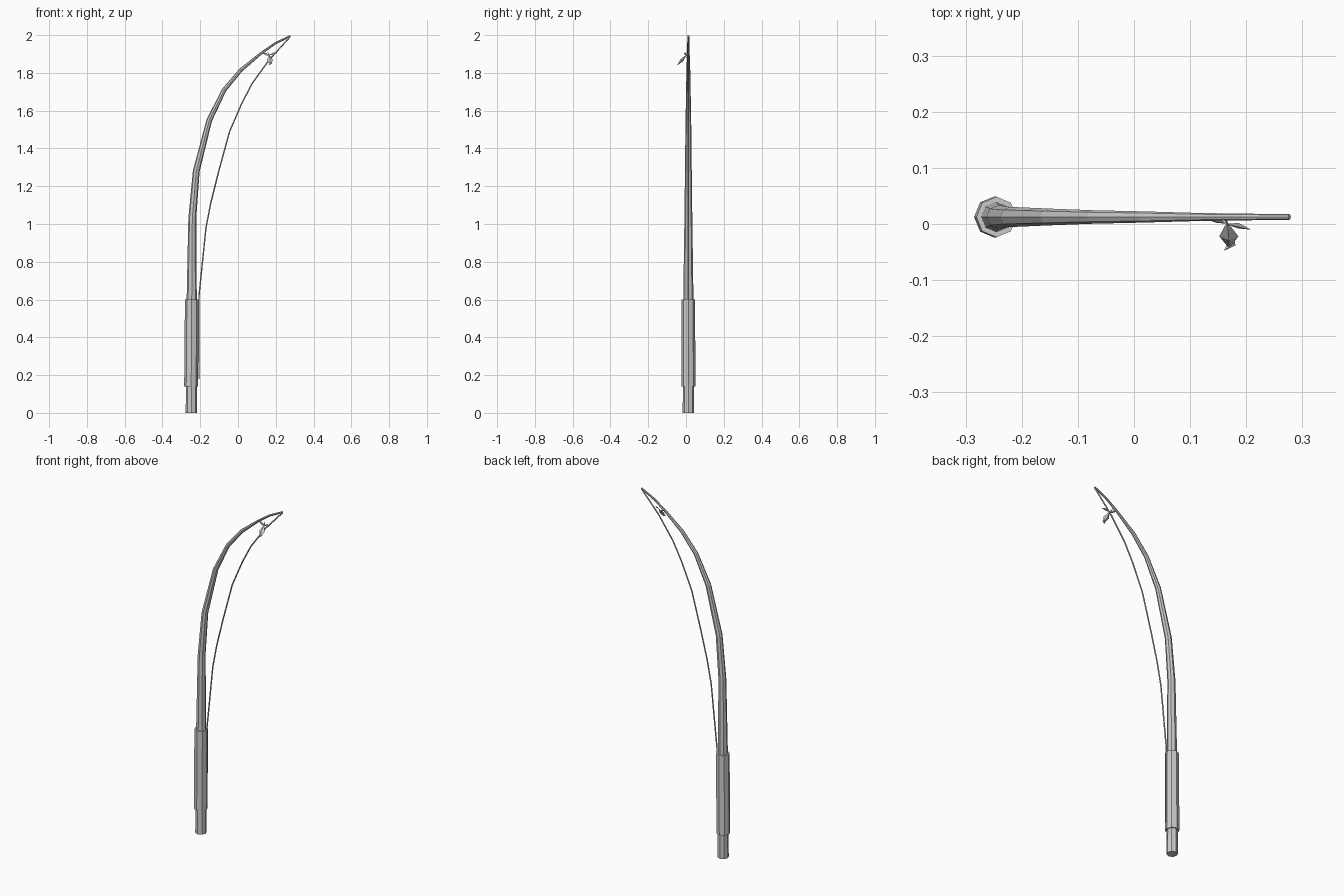
import bpy, bmesh, math
from mathutils import Vector

if "Cube" in bpy.data.objects:
    bpy.data.objects.remove(bpy.data.objects["Cube"])

Y = 0.0125  # plane in which the pole bends


def finish(name, bm):
    bmesh.ops.recalc_face_normals(bm, faces=bm.faces)
    me = bpy.data.meshes.new(name)
    bm.to_mesh(me)
    bm.free()
    ob = bpy.data.objects.new(name, me)
    bpy.context.collection.objects.link(ob)
    return ob


def sweep(name, path, sides, level_ends=True):
    """Tapered tube along (x, z, radius) points lying in the plane y = Y."""
    bm = bmesh.new()
    rings = []
    n = len(path)
    for i, (x, z, r) in enumerate(path):
        a, b = path[max(i - 1, 0)], path[min(i + 1, n - 1)]
        t = Vector((b[0] - a[0], 0, b[1] - a[1])).normalized()
        if level_ends and i == 0:
            t = Vector((0, 0, 1))
        side = Vector((t.z, 0, -t.x))
        ring = []
        for k in range(sides):
            ang = 2 * math.pi * k / sides
            p = Vector((x, Y, z)) + side * r * math.cos(ang)
            p.y += r * math.sin(ang)
            ring.append(bm.verts.new(p))
        rings.append(ring)
    for p, q in zip(rings, rings[1:]):
        for k in range(sides):
            j = (k + 1) % sides
            bm.faces.new((p[k], p[j], q[j], q[k]))
    bm.faces.new(rings[0])
    bm.faces.new(rings[-1])
    return finish(name, bm)


# bent pole, tapering to the tip
sweep("pole", [(-0.247, 0, 0.030), (-0.245, 0.6, 0.027), (-0.242, 1.03, 0.021),
               (-0.221, 1.28, 0.018), (-0.152, 1.55, 0.015), (-0.073, 1.71, 0.012),
               (0.015, 1.815, 0.010), (0.12, 1.902, 0.007), (0.195, 1.955, 0.006),
               (0.277, 1.996, 0.005)], 8)

# wrapped hand grip
sweep("grip", [(-0.248, 0.14, 0.037), (-0.245, 0.6, 0.036)], 8)

# slack line from the tip back to the grip
sweep("line", [(-0.207, 0.18, 0.004), (-0.207, 0.62, 0.004), (-0.170, 0.98, 0.004),
               (-0.145, 1.11, 0.004), (-0.105, 1.27, 0.004), (-0.045, 1.49, 0.004),
               (0.02, 1.64, 0.004), (0.075, 1.745, 0.004), (0.165, 1.87, 0.004),
               (0.277, 1.993, 0.004)], 5)


def spindle(name, start, end, middle, across, thick, at=0.5):
    """Four-sided pointed solid with its widest section at the middle point."""
    bm = bmesh.new()
    s, e, m = Vector(start), Vector(end), Vector(middle)
    u = Vector(across)
    w = (e - s).cross(u).normalized() * thick
    a, b = bm.verts.new(s), bm.verts.new(e)
    ring = [bm.verts.new(m + d) for d in (u, w, -u, -w)]
    for k in range(4):
        j = (k + 1) % 4
        bm.faces.new((a, ring[k], ring[j]))
        bm.faces.new((b, ring[j], ring[k]))
    return finish(name, bm)


# lure hanging near the tip: body, tail and crossed fins
spindle("lure_body", (0.166, 0.004, 1.897), (0.170, -0.044, 1.842),
        (0.169, -0.022, 1.868), (0.017, 0, 0), 0.009)
spindle("lure_tail", (0.178, -0.026, 1.860), (0.160, -0.048, 1.845),
        (0.173, -0.038, 1.848), (0.008, 0, 0.003), 0.003)
spindle("lure_fin_left", (0.168, 0, 1.889), (0.120, 0.011, 1.909),
        (0.148, 0.006, 1.899), (0, 0.004, 0.006), 0.003)
spindle("lure_fin_right", (0.164, 0, 1.893), (0.209, -0.010, 1.906),
        (0.186, -0.003, 1.902), (0, 0.005, 0.005), 0.003)
spindle("lure_hook", (0.167, 0, 1.880), (0.156, 0.020, 1.912),
        (0.163, 0.008, 1.897), (0.004, 0, 0), 0.003)
